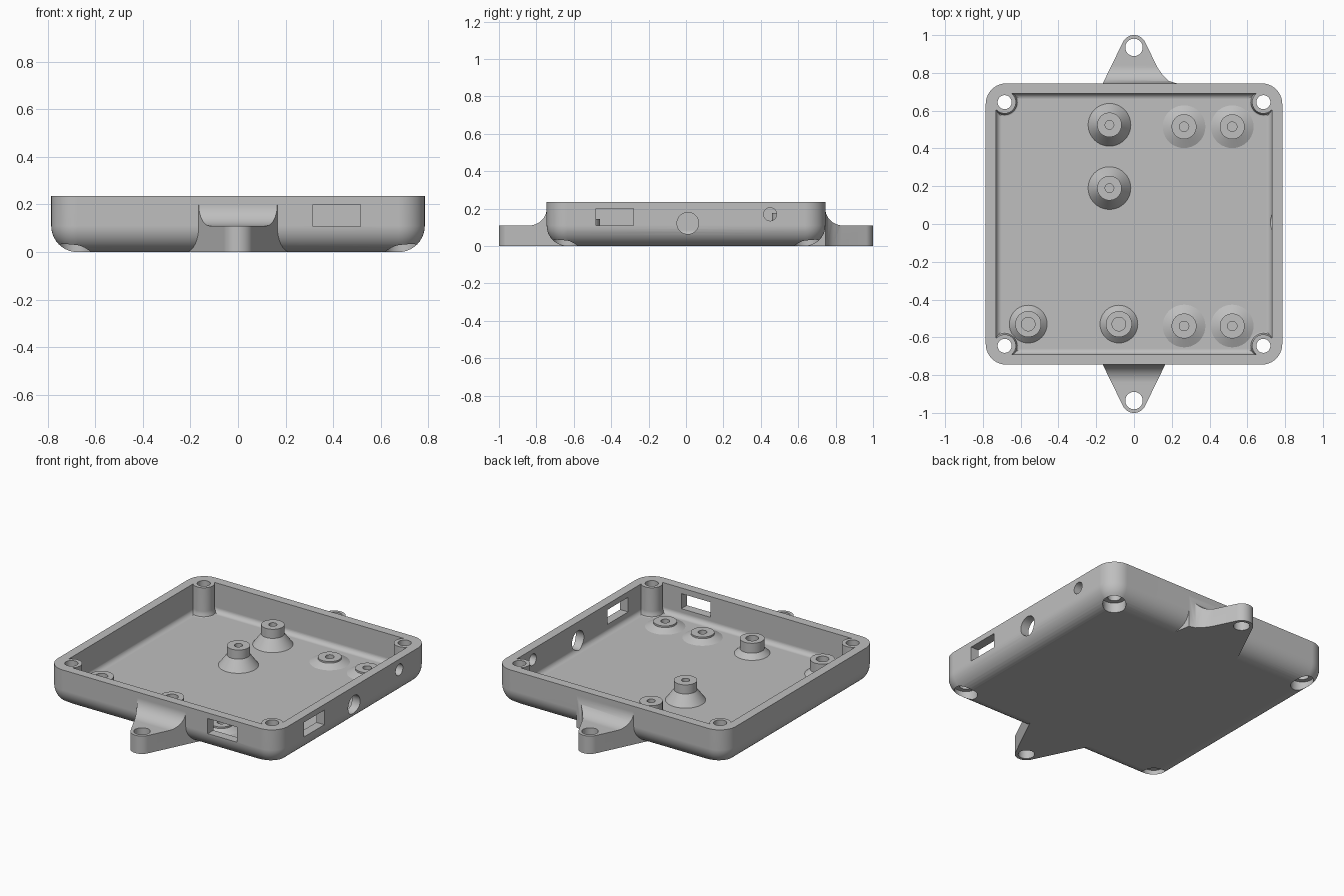
import bpy, bmesh
from math import sin, cos, pi, radians

cube = bpy.data.objects.get("Cube")
if cube:
    bpy.data.objects.remove(cube, do_unlink=True)

grey = bpy.data.materials.new("plain grey")
grey.use_nodes = True
GREY = (0.52, 0.52, 0.52, 1)
grey.diffuse_color = GREY
grey.node_tree.nodes["Principled BSDF"].inputs["Base Color"].default_value = GREY

HX, HY, HEIGHT, FLOOR = 0.785, 0.745, 0.235, 0.055
CORNERS = [(x, y) for x in (-0.685, 0.685) for y in (-0.645, 0.645)]


def to_object(name, bm):
    bmesh.ops.recalc_face_normals(bm, faces=bm.faces)
    mesh = bpy.data.meshes.new(name)
    bm.to_mesh(mesh)
    bm.free()
    mesh.materials.append(grey)
    obj = bpy.data.objects.new(name, mesh)
    bpy.context.collection.objects.link(obj)
    return obj


def loft(name, rings, capped=True):
    """Skin a stack of closed rings that share a point count."""
    bm = bmesh.new()
    loops = [[bm.verts.new(p) for p in ring] for ring in rings]
    n = len(loops[0])
    for a, b in zip(loops, loops[1:]):
        for i in range(n):
            j = (i + 1) % n
            bm.faces.new((a[i], a[j], b[j], b[i]))
    if capped:
        bm.faces.new(loops[0])
        bm.faces.new(loops[-1])
    return to_object(name, bm)


def prism(name, points, low, high, axis="z"):
    place = {"x": lambda a, b, h: (h, a, b),
             "y": lambda a, b, h: (a, h, b),
             "z": lambda a, b, h: (a, b, h)}[axis]
    return loft(name, [[place(a, b, h) for a, b in points] for h in (low, high)])


def circle(a, b, r, n=40):
    return [(a + r * cos(2 * pi * i / n), b + r * sin(2 * pi * i / n)) for i in range(n)]


def rectangle(a0, a1, b0, b1):
    return [(a0, b0), (a1, b0), (a1, b1), (a0, b1)]


def lathe(name, x, y, profile, n=40):
    return loft(name, [[(px, py, z) for px, py in circle(x, y, r, n)] for r, z in profile])


def tray(name, hx, hy, low, high, corner, fillet, steps=10):
    """Rounded box with a rolled bottom edge."""
    levels = []
    for i in range(steps + 1):
        t = pi / 2 * i / steps
        levels.append((fillet * (1 - sin(t)), low + fillet * (1 - cos(t))))
    levels.append((0, high))
    rings = []
    for inset, z in levels:
        r = max(corner - inset, 0.004)
        ring = []
        for k, (sx, sy) in enumerate(((1, 1), (-1, 1), (-1, -1), (1, -1))):
            for i in range(steps + 1):
                a = pi / 2 * (k + i / steps)
                ring.append((sx * (hx - inset - r) + r * cos(a),
                             sy * (hy - inset - r) + r * sin(a), z))
        rings.append(ring)
    return loft(name, rings)


def combine(target, tool, operation="DIFFERENCE"):
    mod = target.modifiers.new("combine", "BOOLEAN")
    mod.operation, mod.solver, mod.object = operation, "EXACT", tool
    bpy.context.view_layer.objects.active = target
    bpy.ops.object.modifier_apply(modifier=mod.name)
    bpy.data.objects.remove(tool, do_unlink=True)


def finish(obj):
    bpy.ops.object.select_all(action="DESELECT")
    obj.select_set(True)
    bpy.context.view_layer.objects.active = obj
    bpy.ops.object.shade_smooth_by_angle(angle=radians(32))
    mod = obj.modifiers.new("even shading", "WEIGHTED_NORMAL")
    mod.keep_sharp = True
    bpy.ops.object.modifier_apply(modifier=mod.name)


# Outer shell
case = tray("case_body", HX, HY, 0, HEIGHT, 0.11, 0.11)

# Mounting lugs, front and back; the back one flares on one side
for side in (-1, 1):
    tip = [(0.065 * cos(radians(a)), 0.935 + 0.065 * sin(radians(a)))
           for a in range(26, 155, 8)]
    flank = [(0.26, 0.55), (0.165, HY)]
    if side > 0:
        flank = [(0.26, 0.55), (0.225, HY), (0.185, 0.757), (0.155, 0.785), (0.125, 0.827)]
    outline = flank + tip + [(-0.165, HY), (-0.26, 0.55)]
    lug = prism("lug", [(x, side * y) for x, y in outline], 0, 0.2)
    scoop = [(HY + 0.095 * (1 - cos(radians(a))), 0.2 - 0.09 * sin(radians(a)))
             for a in range(0, 91, 9)]
    scoop += [(1.1, 0.11), (1.1, 0.3), (HY, 0.3)]
    combine(lug, prism("scoop", [(side * y, z) for y, z in scoop], -0.4, 0.4, "x"))
    combine(case, lug, "UNION")

# Cavity, leaving a screw post with a flared foot in each corner
cavity = tray("cavity", 0.73, 0.69, FLOOR, 0.3, 0.06, 0.03)
for x, y in CORNERS:
    foot = [(0.076, 0.0), (0.076, FLOOR), (0.067, 0.06), (0.062, 0.075), (0.06, 0.09), (0.06, 0.4)]
    combine(cavity, lathe("post", x, y, foot))
combine(case, cavity)

# Screw holes with recessed heads underneath
for x, y in CORNERS:
    combine(case, prism("screw_hole", circle(x, y, 0.037), -0.1, 0.4))
    combine(case, prism("screw_recess", circle(x, y, 0.065), -0.1, 0.06))
for y in (-0.935, 0.935):
    combine(case, prism("lug_hole", circle(0, y, 0.046), -0.1, 0.4))

# Connector openings in the front and +x walls
combine(case, prism("front_port", rectangle(0.315, 0.515, 0.107, 0.2), -0.85, -0.65, "y"))
for shape in (rectangle(-0.48, -0.28, 0.11, 0.2), circle(0.01, 0.122, 0.058),
              circle(0.45, 0.17, 0.035)):
    combine(case, prism("side_port", shape, 0.65, 0.85, "x"))
finish(case)


# Standoffs: conical foot, short barrel, blind screw hole
def standoff(name, x, y, foot, barrel, hole, shoulder, top):
    profile = [(foot, FLOOR - 0.01), (foot, FLOOR), (barrel, shoulder), (barrel, top),
               (hole, top), (hole, FLOOR)]
    finish(lathe(name, x, y, profile))


for i, y in enumerate((0.525, 0.19)):
    standoff(f"tall_standoff_{i + 1}", -0.13, y, 0.113, 0.065, 0.023, 0.12, 0.176)
for i, x in enumerate((-0.56, -0.08)):
    standoff(f"medium_standoff_{i + 1}", x, -0.53, 0.1, 0.069, 0.036, 0.085, 0.146)
for i, (x, y) in enumerate([(x, y) for x in (0.265, 0.52) for y in (-0.54, 0.515)]):
    standoff(f"low_standoff_{i + 1}", x, y, 0.113, 0.066, 0.025, 0.077, 0.087)
